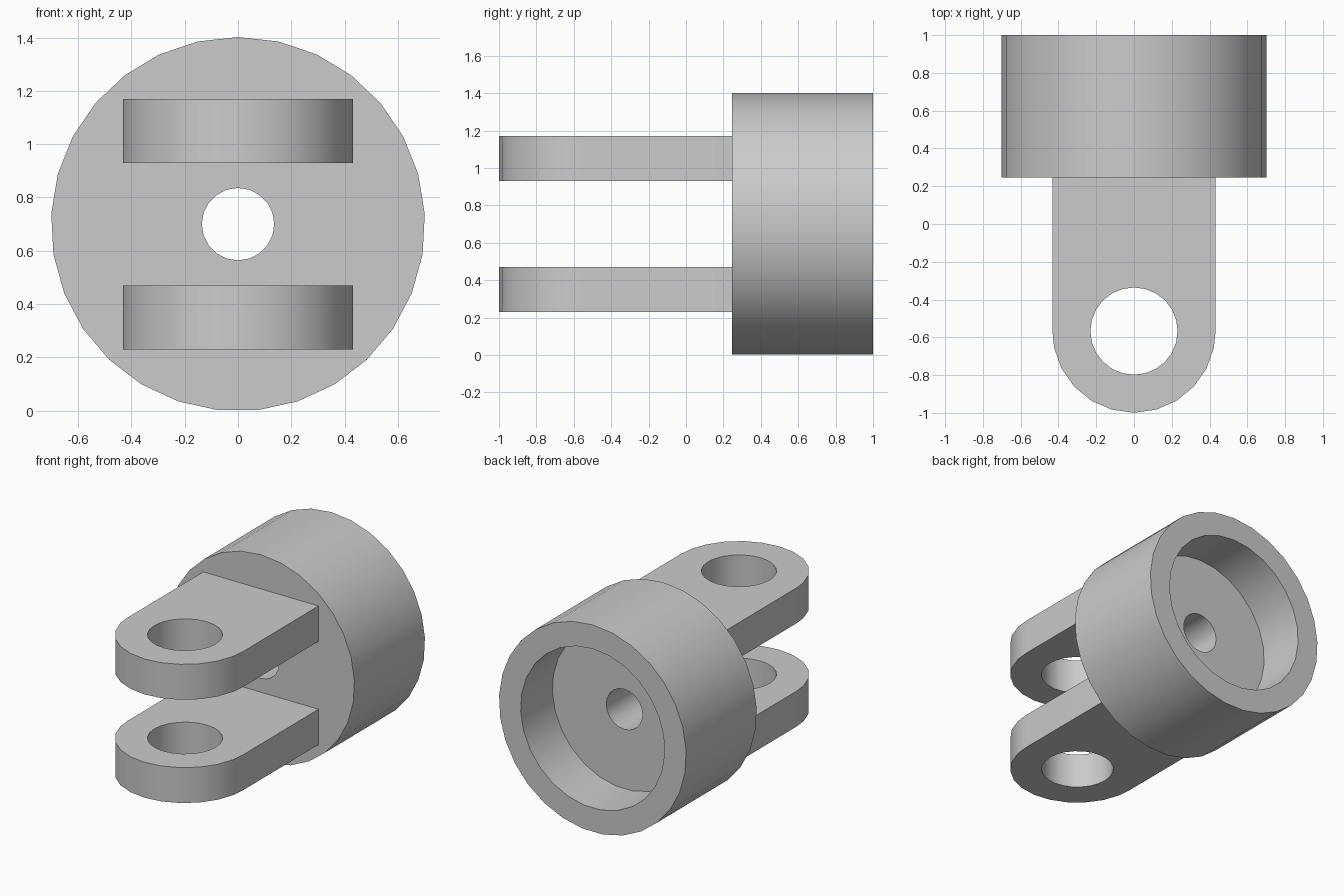
import bpy, bmesh
from math import sin, cos, tau, radians
from mathutils import Vector

cube = bpy.data.objects.get("Cube")
if cube:
    bpy.data.objects.remove(cube, do_unlink=True)

grey = bpy.data.materials.new("plain grey")
grey.use_nodes = True
grey.diffuse_color = (0.6, 0.6, 0.6, 1)
grey.node_tree.nodes["Principled BSDF"].inputs["Base Color"].default_value = (0.6, 0.6, 0.6, 1)

AXIS_Z = 0.7       # height of the body's axis
FRONT = 0.245      # front face of the body
PIN_Y = -0.567     # centre of the pin eyes


def circle(radius, sides):
    return [(radius * sin(tau * i / sides), radius * cos(tau * i / sides)) for i in range(sides)]


def prism(name, points, place, low, high):
    """Extrude a flat outline from low to high; place maps (u, v, depth) to a position."""
    bm = bmesh.new()
    face = bm.faces.new([bm.verts.new(place(u, v, low)) for u, v in points])
    extruded = bmesh.ops.extrude_face_region(bm, geom=[face], use_keep_orig=True)["geom"]
    shift = place(0, 0, high) - place(0, 0, low)
    bmesh.ops.translate(bm, vec=shift, verts=[v for v in extruded if isinstance(v, bmesh.types.BMVert)])
    bmesh.ops.recalc_face_normals(bm, faces=bm.faces)
    mesh = bpy.data.meshes.new(name)
    bm.to_mesh(mesh)
    bm.free()
    mesh.materials.append(grey)
    obj = bpy.data.objects.new(name, mesh)
    bpy.context.collection.objects.link(obj)
    return obj


def cut(obj, cutter):
    """Subtract the cutter for good and remove it."""
    bpy.context.view_layer.objects.active = obj
    mod = obj.modifiers.new("cut", 'BOOLEAN')
    mod.operation = 'DIFFERENCE'
    mod.solver = 'EXACT'
    mod.object = cutter
    bpy.ops.object.modifier_apply(modifier=mod.name)
    bpy.data.objects.remove(cutter, do_unlink=True)


def smooth(obj):
    bpy.ops.object.select_all(action='DESELECT')
    obj.select_set(True)
    bpy.context.view_layer.objects.active = obj
    bpy.ops.object.shade_smooth_by_angle(angle=radians(30))


def along_y(u, v, depth):
    return Vector((u, depth, AXIS_Z + v))


def along_z(u, v, depth):
    return Vector((u, PIN_Y - v, depth))


# Round body with a rear recess and a bore through its front wall
body = prism("body", circle(0.702, 29), along_y, FRONT, 1)
cut(body, prism("recess_cutter", circle(0.54, 27), along_y, 0.66, 1.2))
cut(body, prism("bore_cutter", circle(0.136, 20), along_y, 0, 0.9))
smooth(body)

# Two flat lugs, rounded at the front, each with a pin eye
R = 0.432
tip = [p for p in circle(R, 23) if p[1] > 0]
tip.sort(key=lambda p: p[0])
root = PIN_Y - FRONT - 0.005
outline = [(-R, root), (-R, 0)] + tip + [(R, 0), (R, root)]
for name, low in (("lower_lug", 0.23), ("upper_lug", 0.93)):
    lug = prism(name, outline, along_z, low, low + 0.24)
    cut(lug, prism("eye_cutter", circle(0.231, 24), along_z, low - 0.1, low + 0.34))
    smooth(lug)
